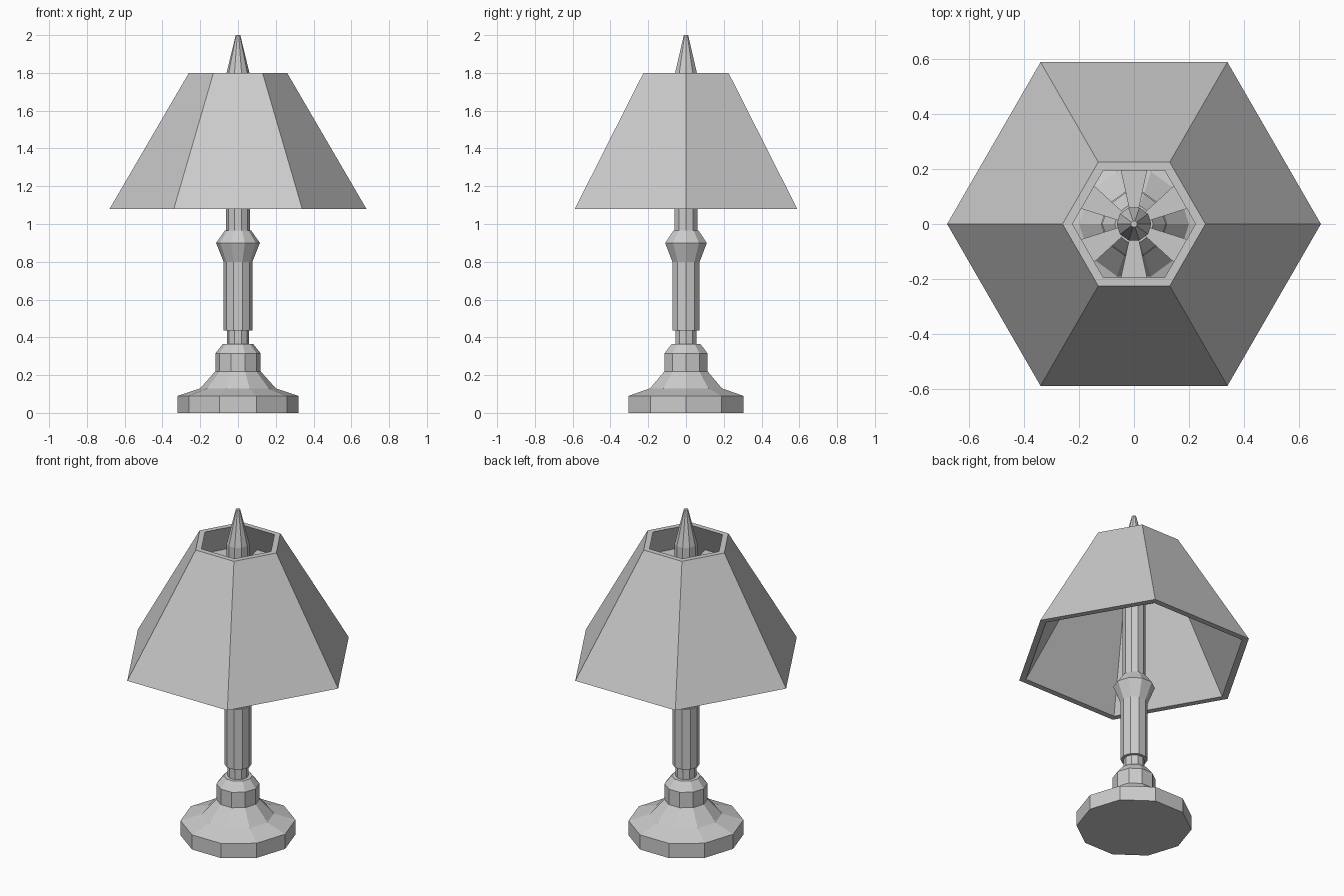
import bpy, bmesh, math

if "Cube" in bpy.data.objects:
    bpy.data.objects.remove(bpy.data.objects["Cube"])


def make_object(name, bm):
    bmesh.ops.recalc_face_normals(bm, faces=bm.faces)
    mesh = bpy.data.meshes.new(name)
    bm.to_mesh(mesh)
    bm.free()
    obj = bpy.data.objects.new(name, mesh)
    bpy.context.collection.objects.link(obj)
    return obj


def lathe(name, profile, sides, closed=False):
    """Turn (radius, z) points around z; cap the ends or close the loop."""
    bm = bmesh.new()
    rings = []
    for r, z in profile:
        rings.append([bm.verts.new((r * math.cos(math.tau * i / sides),
                                    r * math.sin(math.tau * i / sides), z))
                      for i in range(sides)])
    pairs = list(zip(rings, rings[1:]))
    if closed:
        pairs.append((rings[-1], rings[0]))
    else:
        bm.faces.new(rings[0])
        bm.faces.new(rings[-1])
    for a, b in pairs:
        for i in range(sides):
            j = (i + 1) % sides
            bm.faces.new((a[i], a[j], b[j], b[i]))
    return make_object(name, bm)


# Stepped ten-sided foot
lathe("base", [(0.32, 0), (0.32, 0.09), (0.2, 0.13), (0.12, 0.22),
               (0.12, 0.315), (0.08, 0.365), (0.058, 0.365)], 10)

# Turned stem with a bulge, ending in a pointed finial
lathe("stem", [(0.058, 0.365), (0.058, 0.435), (0.076, 0.435), (0.076, 0.8),
               (0.116, 0.9), (0.07, 0.965), (0.063, 0.965),
               (0.063, 1.79), (0.012, 2.0)], 10)

# Hollow six-sided shade, open at both ends
lathe("shade", [(0.68, 1.08), (0.26, 1.8), (0.224, 1.8), (0.64, 1.08)], 6,
      closed=True)

# Six flat tapering spokes holding the shade to the stem
bm = bmesh.new()
for k in range(6):
    a = math.radians(30 + 60 * k)
    c, s = math.cos(a), math.sin(a)
    layers = []
    for z in (1.6, 1.625):
        layers.append([bm.verts.new((r * c - w * s, r * s + w * c, z))
                       for r, w in ((0.05, -0.016), (0.305, -0.072),
                                    (0.305, 0.072), (0.05, 0.016))])
    low, high = layers
    bm.faces.new(low[::-1])
    bm.faces.new(high)
    for i in range(4):
        j = (i + 1) % 4
        bm.faces.new((low[i], low[j], high[j], high[i]))
make_object("shade_spokes", bm)
